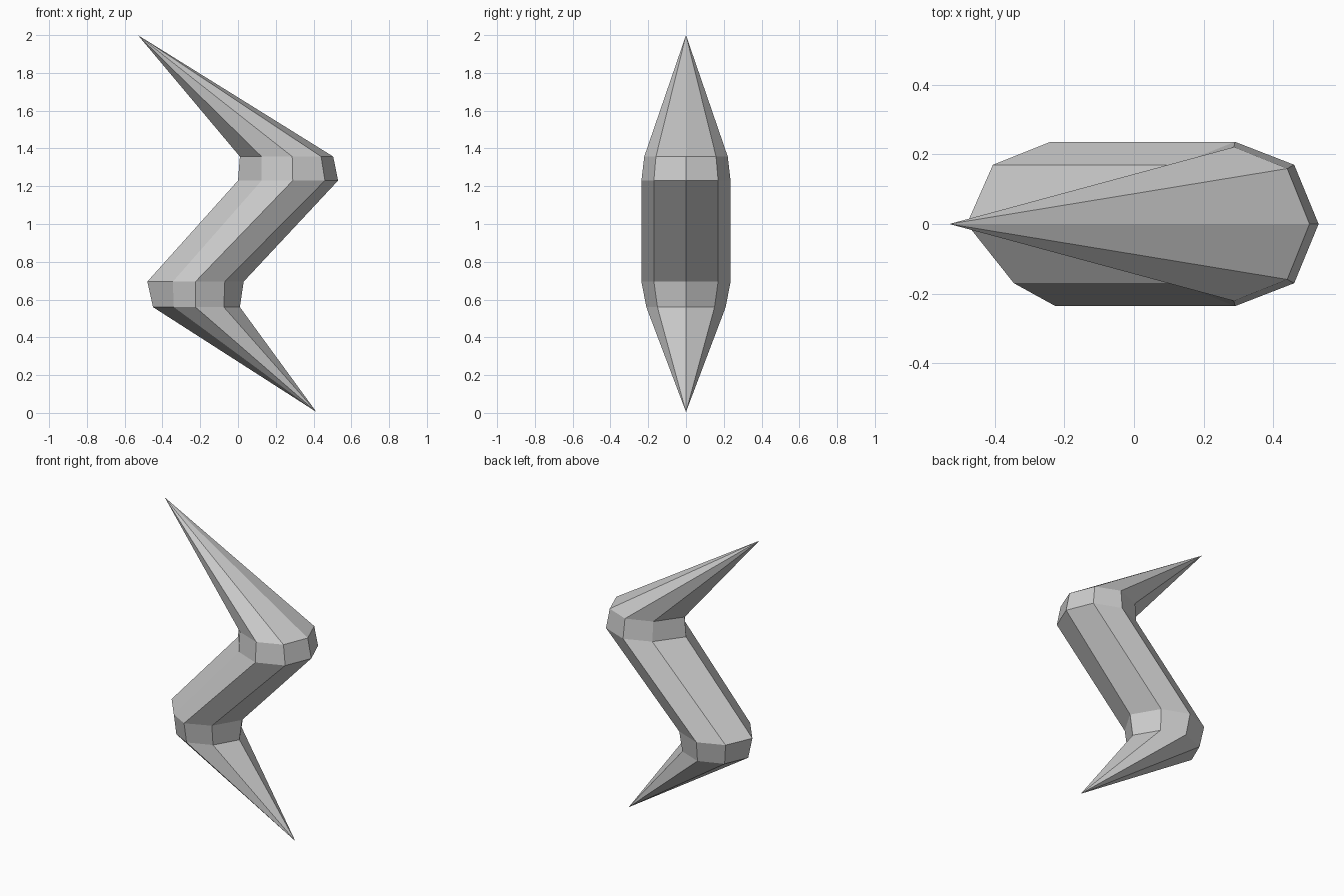
import bpy
import bmesh

if "Cube" in bpy.data.objects:
    bpy.data.objects.remove(bpy.data.objects["Cube"])

# Half-widths in y around an octagonal ring: outer x end, back side, other x end, front side
Y_SHAPE = [0, 0.72, 1, 0.72, 0, -0.72, -1, -0.72]


def ring(bm, z, half_depth, xs):
    return [bm.verts.new((x, half_depth * y, z)) for x, y in zip(xs, Y_SHAPE)]


def bridge(bm, low, high):
    for i in range(8):
        j = (i + 1) % 8
        bm.faces.new((low[i], low[j], high[j], high[i]))


def fan(bm, tip, loop):
    for i in range(8):
        bm.faces.new((tip, loop[i], loop[(i + 1) % 8]))


bm = bmesh.new()

# Two elbows, each made of two rings, listed bottom to top
rings = [
    ring(bm, 0.56, 0.21, [0.01, -0.08, -0.23, -0.385, -0.45, -0.34, -0.225, -0.075]),
    ring(bm, 0.695, 0.236, [0.03, -0.07, -0.24, -0.405, -0.48, -0.345, -0.225, -0.07]),
    ring(bm, 1.23, 0.236, [0.53, 0.46, 0.29, 0.125, 0.0, 0.125, 0.29, 0.46]),
    ring(bm, 1.357, 0.221, [0.504, 0.44, 0.287, 0.125, 0.01, 0.125, 0.287, 0.44]),
]
for low, high in zip(rings, rings[1:]):
    bridge(bm, low, high)

# Pointed ends
fan(bm, bm.verts.new((0.415, 0, 0.005)), rings[0])
fan(bm, bm.verts.new((-0.53, 0, 2.0)), rings[-1])
bmesh.ops.recalc_face_normals(bm, faces=bm.faces)

mesh = bpy.data.meshes.new("zigzag_bolt")
bm.to_mesh(mesh)
bm.free()
bpy.context.collection.objects.link(bpy.data.objects.new("zigzag_bolt", mesh))
